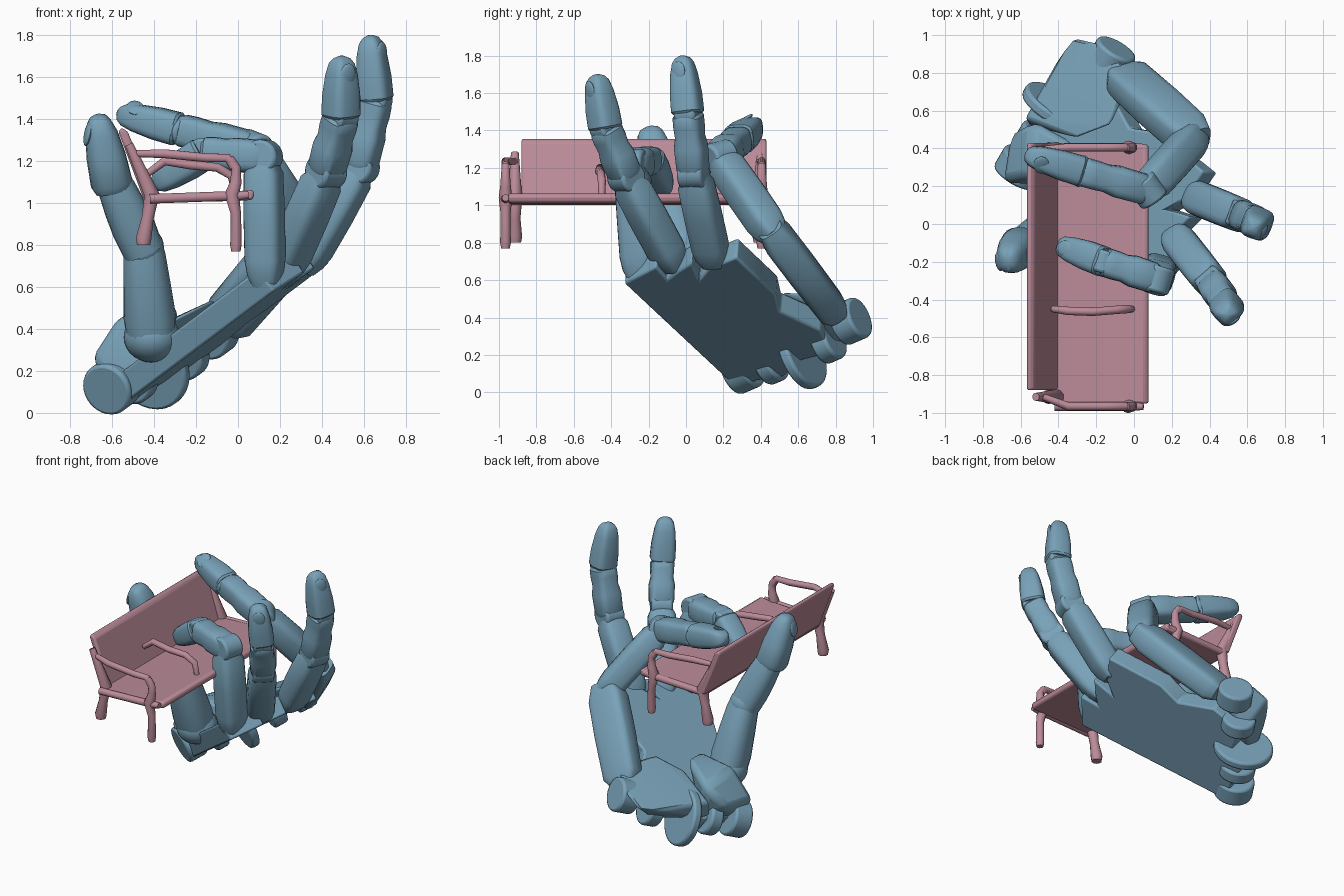
import bpy, bmesh, math
from mathutils import Vector as V

if "Cube" in bpy.data.objects:
    bpy.data.objects.remove(bpy.data.objects["Cube"])


def material(name, rgb):
    m = bpy.data.materials.new(name)
    m.diffuse_color = (*rgb, 1)
    m.use_nodes = True
    m.node_tree.nodes["Principled BSDF"].inputs["Base Color"].default_value = m.diffuse_color
    return m


BLUE = material("blue_shell", (0.19, 0.36, 0.48))
PINK = material("pink_bench", (0.50, 0.26, 0.32))


def finish(name, bm, mat, bevel=0.0, angle=32):
    bmesh.ops.recalc_face_normals(bm, faces=bm.faces)
    me = bpy.data.meshes.new(name)
    bm.to_mesh(me)
    bm.free()
    ob = bpy.data.objects.new(name, me)
    bpy.context.collection.objects.link(ob)
    me.materials.append(mat)
    if bevel:
        b = ob.modifiers.new("bevel", "BEVEL")
        b.width, b.segments, b.limit_method = bevel, 2, "ANGLE"
    bpy.ops.object.select_all(action="DESELECT")
    bpy.context.view_layer.objects.active = ob
    ob.select_set(True)
    bpy.ops.object.shade_smooth_by_angle(angle=math.radians(angle))
    return ob


def loft(name, a, b, rings, axis, square=0.58, n=20):
    """Rounded-square sections (t, half width, half depth) along a->b; width lies along axis."""
    a, b = V(a), V(b)
    d = (b - a).normalized()
    depth = d.cross(V(axis)).normalized()
    width = depth.cross(d)
    bm, loops = bmesh.new(), []
    for t, w, h in rings:
        c, loop = a.lerp(b, t), []
        for i in range(n):
            ang = math.tau * i / n
            cs, sn = math.cos(ang), math.sin(ang)
            p = width * math.copysign(abs(cs) ** square, cs) * w + depth * math.copysign(abs(sn) ** square, sn) * h
            loop.append(bm.verts.new(c + p))
        loops.append(loop)
    for l0, l1 in zip(loops, loops[1:]):
        for i in range(n):
            bm.faces.new((l0[i], l0[(i + 1) % n], l1[(i + 1) % n], l1[i]))
    bm.faces.new(loops[0])
    bm.faces.new(loops[-1])
    return finish(name, bm, BLUE)


def hull(name, pts, bevel=0.02):
    bm = bmesh.new()
    for p in pts:
        bm.verts.new(p)
    bmesh.ops.convex_hull(bm, input=bm.verts)
    return finish(name, bm, BLUE, bevel)


def disc(name, c, axis, r, length, bevel=0.015):
    bm = bmesh.new()
    bmesh.ops.create_cone(bm, cap_ends=True, segments=32, radius1=r, radius2=r, depth=length)
    bm.transform(V(axis).to_track_quat("Z", "Y").to_matrix().to_4x4())
    bmesh.ops.translate(bm, verts=bm.verts, vec=c)
    return finish(name, bm, BLUE, bevel)


def ball(name, c, scale, up=(0, 0, 1)):
    bm = bmesh.new()
    bmesh.ops.create_uvsphere(bm, u_segments=24, v_segments=14, radius=1)
    bmesh.ops.scale(bm, verts=bm.verts, vec=scale)
    bm.transform(V(up).to_track_quat("Z", "Y").to_matrix().to_4x4())
    bmesh.ops.translate(bm, verts=bm.verts, vec=c)
    return finish(name, bm, BLUE)


SEGMENT = [(-.1, .06, .06), (0.0, .084, .08), (.12, .094, .09), (.5, .094, .092), (.86, .092, .087), (.95, .07, .066), (1.0, .066, .062)]
COLLAR = [(0.0, .07, .065), (.08, .082, .08), (.45, .085, .082), (.62, .074, .074), (.8, .078, .078), (.95, .078, .076), (1.0, .066, .066)]
TIP = [(0.0, .074, .07), (.04, .082, .08), (.35, .08, .078), (.7, .068, .066), (.88, .055, .052), (.96, .038, .034), (1.0, .012, .012)]


def finger(name, joints, axis, nail_side):
    axis = V(axis)
    for label, rings, p, q in zip(("proximal", "middle", "tip"), (SEGMENT, COLLAR, TIP), joints, joints[1:]):
        loft(f"{name}_{label}", p, q, rings, axis)
    for j, p in enumerate(joints[:3]):
        disc(f"{name}_hinge_{j}", p, axis, (.072, .082, .07)[j], (.11, .14, .12)[j])
    # fingernail
    p, q = V(joints[2]), V(joints[3])
    d = (q - p).normalized()
    out = V(nail_side) - d * V(nail_side).dot(d)
    out.normalize()
    ball(f"{name}_nail", p.lerp(q, .72) + out * .057, (.042, .055, .014), out)


# fingers: knuckle, two joints, fingertip
finger("index", [(.13, -.25, .66), (.12, -.29, 1.22), (-.16, -.20, 1.24), (-.40, -.11, 1.08)], (.3, 1, 0), (-.3, 0, 1))
finger("middle", [(.23, -.08, .71), (.42, -.32, 1.15), (.49, -.43, 1.41), (.495, -.48, 1.70)], (.75, .65, 0), (.5, -.8, 0))
finger("ring", [(.33, .14, .73), (.58, .04, 1.17), (.655, .01, 1.49), (.63, -.02, 1.80)], (.35, .93, 0), (.8, -.5, 0))
finger("little", [(.31, .45, .87), (.07, .18, 1.26), (-.28, .28, 1.35), (-.575, .37, 1.43)], (-.5, .7, .2), (-.1, -.5, .8))

# palm slab, outline given in y and z on a tilted plane
NORMAL = V((.57, -.065, -.82))
OUTLINE = [(-.33, .58), (-.16, .67), (-.10, .60), (-.05, .64), (.03, .69), (.07, .60), (.12, .66), (.27, .72),
           (.48, .52), (.50, .43), (.72, .33), (.78, .21), (.62, .17), (.52, .08), (.38, .06), (.27, .02)]
bm = bmesh.new()
back = [V((-.6 + (.051 * (y - .27) + .642 * z) / .444, y, z)) for y, z in OUTLINE]
face = bm.faces.new([bm.verts.new(p) for p in back])
new = bmesh.ops.extrude_face_region(bm, geom=[face])["geom"]
bmesh.ops.translate(bm, verts=[g for g in new if isinstance(g, bmesh.types.BMVert)], vec=NORMAL * -.13)
finish("palm", bm, BLUE, .012)

# heel of the hand and the little finger's hand bone
hull("palm_heel", [(-.31, .99, .38), (-.22, .97, .44), (-.28, .78, .22), (-.40, .88, .34), (-.58, .56, .33), (-.56, .52, .20),
                   (-.30, .45, .45), (-.12, .52, .54), (-.02, .76, .53), (-.02, .80, .42), (-.09, .88, .48)])
loft("little_hand_bone", (-.07, .80, .42), (.33, .44, .89),
     [(0, .09, .06), (.08, .125, .085), (.5, .13, .09), (.85, .125, .09), (1, .09, .07)], (.6, .2, -.4), .5)

# wrist lugs along the wrist edge
WRIST = V((.38, .65, .28))
for i, (c, r, ln) in enumerate([((-.60, .30, .13), .128, .13), ((-.50, .45, .165), .12, .09), ((-.41, .62, .205), .195, .06),
                                ((-.25, .76, .27), .11, .10), ((-.12, .88, .38), .115, .13)]):
    disc(f"wrist_lug_{i + 1}", c, WRIST, r, ln)

# thumb: root housing, hand bone, two segments
hull("thumb_root", [(-.70, .22, .26), (-.66, .48, .28), (-.57, .25, .46), (-.54, .55, .42), (-.28, .24, .50),
                    (-.30, .42, .52), (-.32, .20, .30), (-.62, .22, .10), (-.45, .48, .14)], .04)
ball("thumb_root_joint", (-.41, .12, .36), (.135, .14, .12))
loft("thumb_hand_bone", (-.41, .12, .34), (-.45, -.02, .80),
     [(0, .115, .12), (.25, .125, .125), (.6, .112, .115), (.9, .10, .10), (1, .09, .09)], (1, 0, 0), .85)
ball("thumb_knuckle", (-.455, -.02, .79), (.102, .102, .102))
loft("thumb_proximal", (-.45, -.02, .77), (-.60, -.12, 1.12),
     [(0, .098, .098), (.3, .105, .10), (.6, .10, .095), (.85, .09, .09), (1, .08, .08)], (1, 0, .4), .85)
loft("thumb_tip", (-.595, -.11, 1.06), (-.67, -.20, 1.42),
     [(0, .085, .085), (.1, .10, .105), (.45, .094, .10), (.75, .078, .085), (.9, .058, .07), (.97, .04, .05), (1, .015, .02)], (1, 0, .3), .8)
ball("thumb_nail", (-.715, -.20, 1.33), (.05, .06, .016), (-1, -.2, .2))


# bench slabs: profile in x and z, pulled along y
def slab(name, profile, y0, y1):
    bm = bmesh.new()
    face = bm.faces.new([bm.verts.new((x, y0, z)) for x, z in profile])
    new = bmesh.ops.extrude_face_region(bm, geom=[face])["geom"]
    bmesh.ops.translate(bm, verts=[g for g in new if isinstance(g, bmesh.types.BMVert)], vec=(0, y1 - y0, 0))
    return finish(name, bm, PINK, .012)


def tube(name, pts, r):
    cu = bpy.data.curves.new(name, "CURVE")
    cu.dimensions, cu.bevel_depth, cu.bevel_resolution, cu.use_fill_caps = "3D", r, 3, True
    sp = cu.splines.new("POLY")
    sp.points.add(len(pts) - 1)
    for p, co in zip(sp.points, pts):
        p.co = (*co[:3], 1)
        p.radius = co[3] if len(co) > 3 else 1
    sp.use_smooth = True
    cu.materials.append(PINK)
    ob = bpy.data.objects.new(name, cu)
    bpy.context.collection.objects.link(ob)
    return ob


slab("bench_seat", [(-.44, 1.0), (-.43, 1.035), (.0, 1.055), (.06, 1.065), (.08, 1.05), (.07, 1.015), (.0, 1.01)], -.95, .42)
slab("bench_back", [(-.40, 1.02), (-.45, 1.02), (-.57, 1.34), (-.555, 1.36), (-.525, 1.34)], -.88, .43)
for side, y in (("left", -.965), ("right", .405)):
    tube(f"bench_{side}_front_leg", [(-.04, y, 1.215, .8), (-.01, y, 1.17, .9), (-.01, y, 1.10, 1.1), (-.03, y, 1.04, 1.4), (-.01, y, .95), (-.01, y, .80, 1.1), (-.01, y, .77, .9)], .026)
    y2 = y + (.05 if y < 0 else -.01)
    tube(f"bench_{side}_rear_leg", [(-.52, y2, 1.28, .7), (-.41, y2, 1.04, 1.3), (-.43, y2, .93), (-.45, y2, .83, 1.3), (-.45, y2, .80, 1.1)], .03)
    tube(f"bench_{side}_seat_rail", [(-.42, y, 1.02), (.0, y, 1.035), (.05, y, 1.04, .8)], .024)
    tube(f"bench_{side}_arm", [(-.48, y2, 1.235, .8), (-.35, y, 1.235), (-.15, y, 1.215), (-.05, y, 1.215), (-.02, y, 1.17)], .022)
# centre armrest
tube("bench_centre_arm", [(-.43, -.45, 1.14, .8), (-.35, -.46, 1.20), (-.22, -.465, 1.18), (-.10, -.455, 1.17), (-.03, -.45, 1.13), (-.01, -.45, 1.04, .8)], .022)
